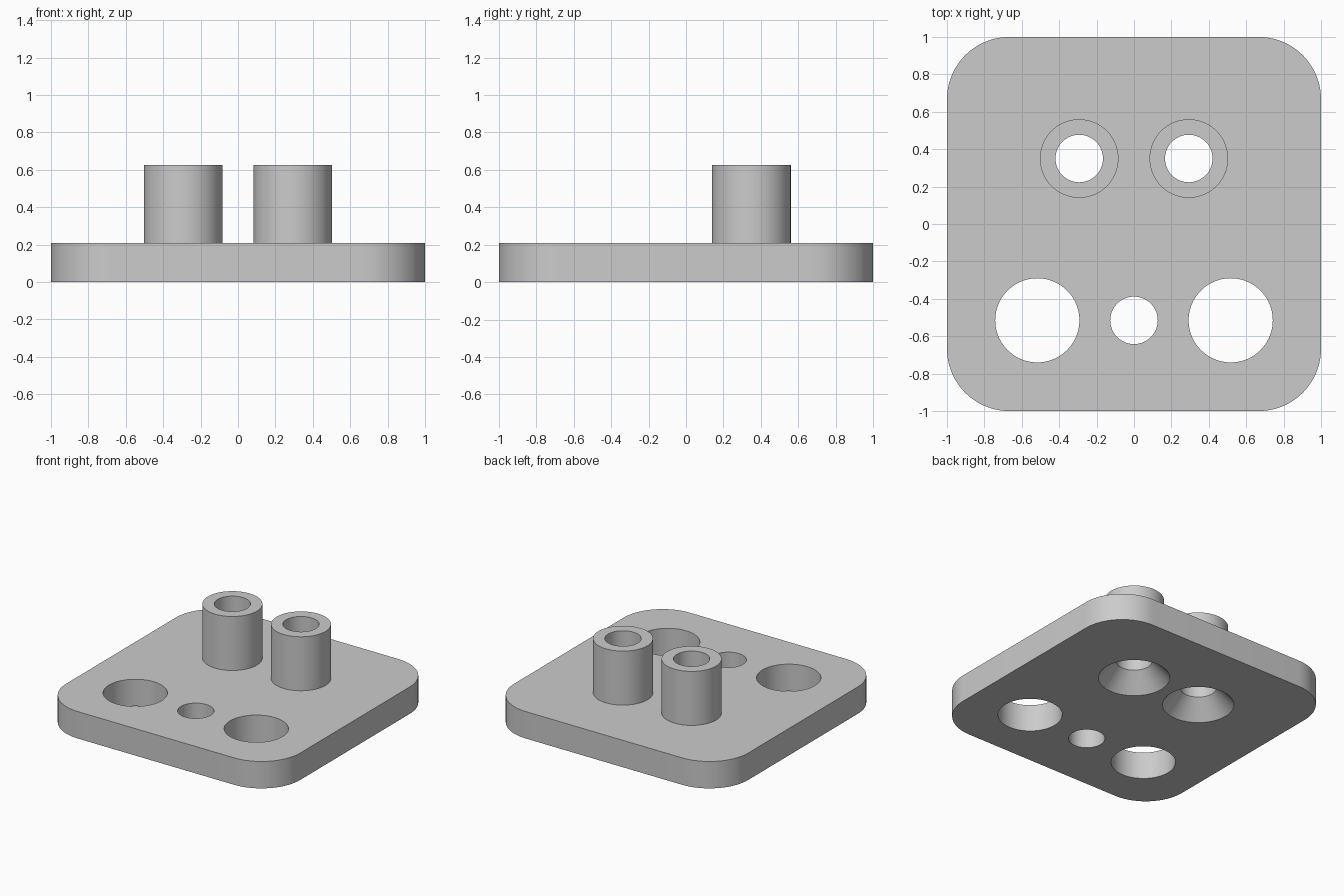
import bpy, bmesh, math

if "Cube" in bpy.data.objects:
    bpy.data.objects.remove(bpy.data.objects["Cube"], do_unlink=True)

THICK, HEIGHT = 0.208, 0.625
CORNER = 0.333
BORE, POST, SOCKET = 0.127, 0.21, 0.225
SINK, SINK_DEPTH = 0.25, 0.135
POST_X, POST_Y = 0.293, 0.35
HOLE_X, HOLE_Y = 0.517, -0.515
SEGMENTS = 72

grey = bpy.data.materials.new("matte grey")
grey.use_nodes = True
grey.diffuse_color = (0.6, 0.6, 0.6, 1)
grey.node_tree.nodes["Principled BSDF"].inputs["Base Color"].default_value = (0.6, 0.6, 0.6, 1)


def add_object(name, bm):
    bmesh.ops.recalc_face_normals(bm, faces=bm.faces[:])
    mesh = bpy.data.meshes.new(name)
    bm.to_mesh(mesh)
    bm.free()
    mesh.materials.append(grey)
    obj = bpy.data.objects.new(name, mesh)
    bpy.context.collection.objects.link(obj)
    return obj


def turned(name, x, y, profile):
    """Closed solid turned about a vertical axis from (radius, z) points."""
    bm = bmesh.new()
    rings = []
    for r, z in profile:
        angles = [math.tau * i / SEGMENTS for i in range(SEGMENTS)]
        rings.append([bm.verts.new((x + r * math.cos(a), y + r * math.sin(a), z)) for a in angles])
    for low, high in zip(rings, rings[1:]):
        for i in range(SEGMENTS):
            j = (i + 1) % SEGMENTS
            bm.faces.new((low[i], low[j], high[j], high[i]))
    bm.faces.new(rings[0])
    bm.faces.new(rings[-1])
    return add_object(name, bm)


def combine(target, tool, operation):
    mod = target.modifiers.new(tool.name, 'BOOLEAN')
    mod.operation = operation
    mod.solver = 'EXACT'
    mod.object = tool
    tool.hide_render = True
    bpy.context.view_layer.objects.active = target
    bpy.ops.object.modifier_apply(modifier=mod.name)
    bpy.data.objects.remove(tool, do_unlink=True)


# Rounded square plate
bm = bmesh.new()
bmesh.ops.create_cube(bm, size=2)
for v in bm.verts:
    v.co.z = THICK if v.co.z > 0 else 0
uprights = [e for e in bm.edges if abs(e.verts[0].co.z - e.verts[1].co.z) > 0.1]
bmesh.ops.bevel(bm, geom=uprights, offset=CORNER, segments=18, profile=0.5, affect='EDGES')
plate = add_object("mounting_plate_with_posts", bm)

# Posts, each with a through bore and a countersink underneath
slope = (SINK - BORE) / SINK_DEPTH
for side in (-1, 1):
    x = side * POST_X
    post = turned("post", x, POST_Y, [(POST, THICK / 2), (POST, HEIGHT)])
    combine(plate, post, 'UNION')
    bore = turned("post_bore", x, POST_Y, [
        (SINK + 0.1 * slope, -0.1), (BORE, SINK_DEPTH), (BORE, HEIGHT + 0.1)])
    combine(plate, bore, 'DIFFERENCE')

# Row of through holes near the front
for x, radius in ((-HOLE_X, SOCKET), (0, BORE), (HOLE_X, SOCKET)):
    hole = turned("front_hole", x, HOLE_Y, [(radius, -0.1), (radius, THICK + 0.1)])
    combine(plate, hole, 'DIFFERENCE')

# Smooth round walls, sharp rims
bpy.ops.object.select_all(action='DESELECT')
plate.select_set(True)
bpy.context.view_layer.objects.active = plate
bpy.ops.object.shade_smooth_by_angle(angle=math.radians(30))
